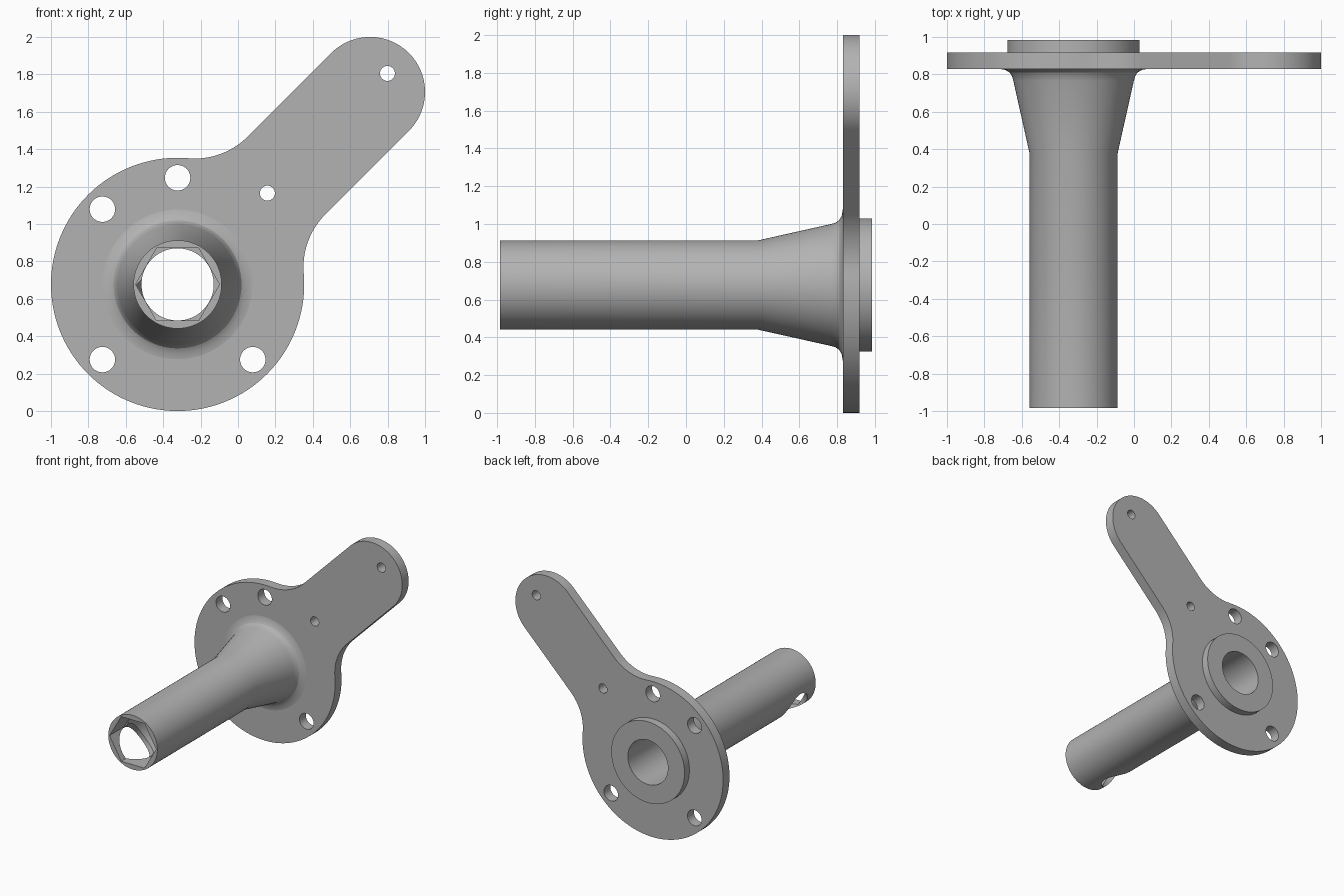
import bpy, bmesh
from math import cos, sin, pi, radians, sqrt
from mathutils import Vector, Matrix

cube = bpy.data.objects.get("Cube")
if cube:
    bpy.data.objects.remove(cube, do_unlink=True)

HUB = Vector((-0.323, 0, 0.677))     # centre of the round plate and tube
DISC_R, ARM_R, FILLET_R = 0.677, 0.294, 0.4
ARM_LEN = 1.029 * sqrt(2)
FRONT, BACK = 0.83, 0.918            # plate faces along y
TUBE_END, BOSS_END = -0.985, 0.985
BORE_R = 0.193

steel = bpy.data.materials.new("Grey steel")
steel.use_nodes = True
GREY = (0.45, 0.45, 0.45, 1)
steel.diffuse_color = GREY
steel.node_tree.nodes["Principled BSDF"].inputs["Base Color"].default_value = GREY


def finish(name, bm):
    bmesh.ops.recalc_face_normals(bm, faces=bm.faces)
    me = bpy.data.meshes.new(name)
    bm.to_mesh(me)
    bm.free()
    me.materials.append(steel)
    ob = bpy.data.objects.new(name, me)
    bpy.context.collection.objects.link(ob)
    return ob


def rod(name, centre, radius, length, axis=(0, 1, 0), sides=48):
    """Cylinder or prism centred on a point, along an axis."""
    bm = bmesh.new()
    turn = Vector(axis).to_track_quat('Z', 'X').to_matrix().to_4x4()
    bmesh.ops.create_cone(bm, cap_ends=True, segments=sides, radius1=radius,
                          radius2=radius, depth=length,
                          matrix=Matrix.Translation(centre) @ turn)
    return finish(name, bm)


def cut(target, cutters):
    for c in cutters:
        mod = target.modifiers.new("cut", 'BOOLEAN')
        mod.operation, mod.solver, mod.object = 'DIFFERENCE', 'EXACT', c
    activate(target)
    for mod in list(target.modifiers):
        bpy.ops.object.modifier_apply(modifier=mod.name)
    for c in cutters:
        bpy.data.objects.remove(c, do_unlink=True)


def activate(ob):
    bpy.ops.object.select_all(action='DESELECT')
    ob.select_set(True)
    bpy.context.view_layer.objects.active = ob


def smooth(ob):
    activate(ob)
    bpy.ops.object.shade_smooth_by_angle(angle=radians(25))


def arc(cu, cv, r, a0, a1, n):
    return [(cu + r * cos(a0 + (a1 - a0) * i / n),
             cv + r * sin(a0 + (a1 - a0) * i / n)) for i in range(n + 1)]


# Plate outline: u runs along the arm, v across it
fv = ARM_R + FILLET_R
fu = sqrt((DISC_R + FILLET_R) ** 2 - fv ** 2)
touch = Vector((fu, fv)).angle_signed(Vector((1, 0)))
touch = abs(touch)
half = arc(ARM_LEN, 0, ARM_R, 0, pi / 2, 24)
half += arc(fu, fv, FILLET_R, -pi / 2, touch - pi, 16)
half += arc(0, 0, DISC_R, touch, pi, 48)[1:]
outline = half + [(u, -v) for u, v in reversed(half[1:-1])]

# Flat plate with its arm
bm = bmesh.new()
s = sqrt(0.5)
verts = [bm.verts.new((HUB.x + (u - v) * s, FRONT, HUB.z + (u + v) * s)) for u, v in outline]
face = bm.faces.new(verts)
ext = bmesh.ops.extrude_face_region(bm, geom=[face])
bmesh.ops.translate(bm, vec=(0, BACK - FRONT, 0),
                    verts=[g for g in ext["geom"] if isinstance(g, bmesh.types.BMVert)])
plate = finish("arm_plate", bm)

# Bolt holes, arm holes and the seat for the hub
mid = (FRONT + BACK) / 2
holes = [(0, 0.57, 0.068), (-0.402, 0.402, 0.068), (-0.402, -0.402, 0.068),
         (0.402, -0.402, 0.068), (0.48, 0.488, 0.04), (1.122, 1.128, 0.04), (0, 0, 0.3)]
cut(plate, [rod("hole_cutter", (HUB.x + x, mid, HUB.z + z), r, 0.3) for x, z, r in holes])
smooth(plate)

# Hub: tube, flared neck, fillet into the plate and rear boss, lathed around y
flare = [(0.322, 0.765), (0.329, 0.79), (0.342, 0.81), (0.365, 0.824), (0.4, FRONT)]
profile = [(BORE_R, TUBE_END), (0.236, TUBE_END), (0.236, 0.38)] + flare
profile += [(0.353, 0.87), (0.353, BOSS_END), (BORE_R, BOSS_END)]
bm = bmesh.new()
SEG = 72
rings = [[bm.verts.new((HUB.x + r * cos(2 * pi * i / SEG), y, HUB.z + r * sin(2 * pi * i / SEG)))
          for i in range(SEG)] for r, y in profile]
for a, b in zip(rings, rings[1:] + rings[:1]):
    for i in range(SEG):
        j = (i + 1) % SEG
        bm.faces.new((a[i], a[j], b[j], b[i]))
hub = finish("hub_tube", bm)

# Hexagonal socket in the tube mouth, and one round side opening low on the -x side
bm = bmesh.new()
hexagon = [bm.verts.new((HUB.x + 0.224 * cos(i * pi / 3), TUBE_END - 0.1,
                         HUB.z + 0.224 * sin(i * pi / 3))) for i in range(6)]
ext = bmesh.ops.extrude_face_region(bm, geom=[bm.faces.new(hexagon)])
bmesh.ops.translate(bm, vec=(0, 0.3, 0),
                    verts=[g for g in ext["geom"] if isinstance(g, bmesh.types.BMVert)])
socket = finish("socket_cutter", bm)
side = Vector((-s, 0, -s))
opening = rod("opening_cutter", Vector((HUB.x, -0.775, HUB.z)) + side * 0.25, 0.155, 0.4, side)
cut(hub, [socket, opening])
smooth(hub)
